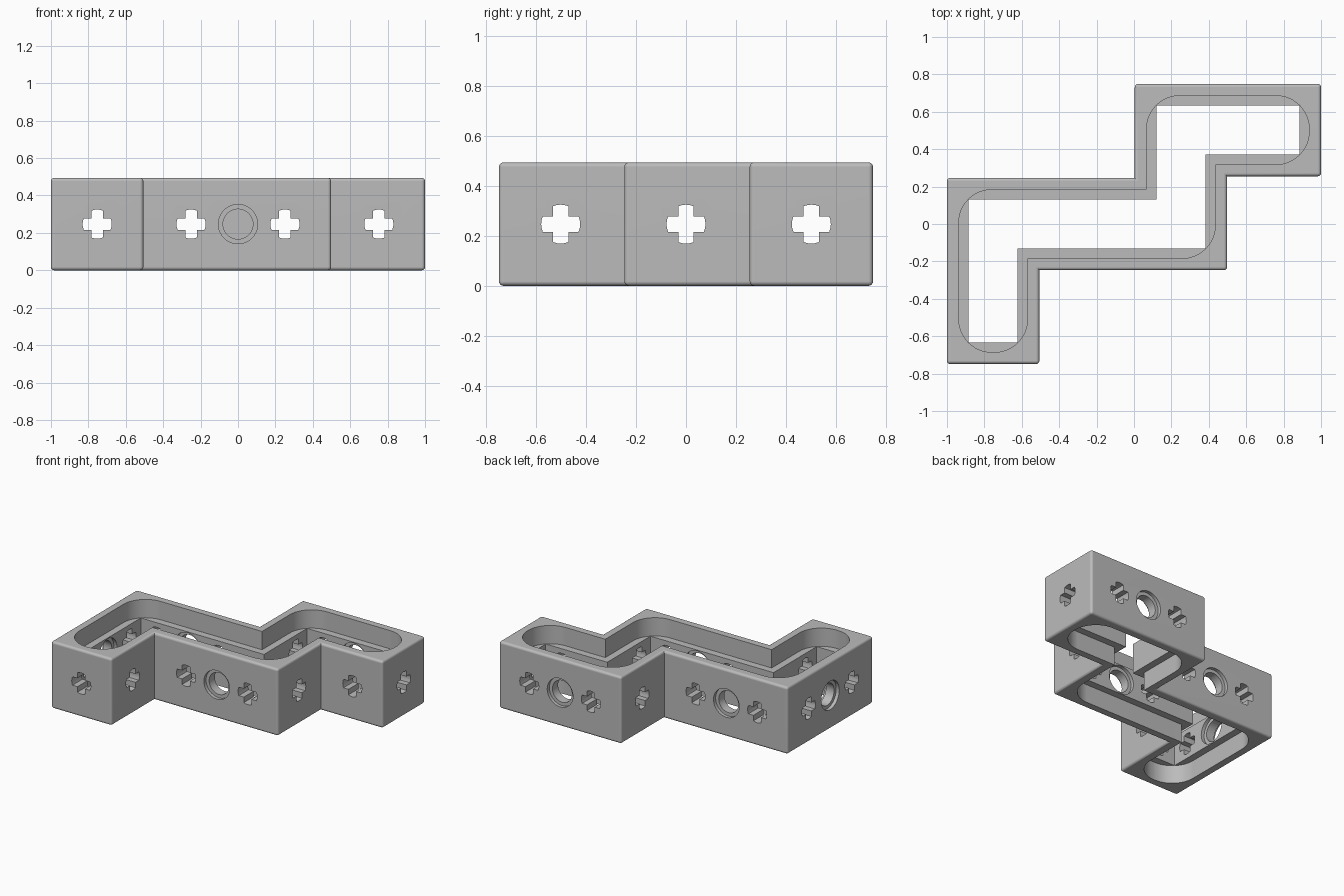
import bpy, bmesh
from math import cos, sin, pi, sqrt
from mathutils import Vector

if "Cube" in bpy.data.objects:
    bpy.data.objects.remove(bpy.data.objects["Cube"], do_unlink=True)

PITCH, SIZE = 0.502, 0.494          # grid spacing and size of one cell
WALL, LIP, LIP_DEPTH = 0.116, 0.063, 0.135
LIP_RADIUS, EDGE = 0.178, 0.018
AXLE_R, AXLE_W = 0.078, 0.031       # cross hole reach and half arm width
PIN_R, RIM_R, RIM_DEPTH = 0.08, 0.105, 0.025
CELLS = {(0, 0), (0, 1), (1, 1), (2, 1), (2, 2), (3, 2)}
ORIGIN = Vector((-1, -PITCH - SIZE / 2, 0))
UP = Vector((0, 0, 1))


def lo(i, j):
    return ORIGIN + Vector((i, j, 0)) * PITCH


def corner(i, j, right, back):
    return lo(i, j) + Vector((right, back, 0)) * SIZE


# Stepped outline, counter-clockwise: column, row, right side, back side
OUTLINE = [corner(*c) for c in (
    (0, 0, 0, 0), (0, 0, 1, 0), (0, 1, 1, 0), (2, 1, 1, 0), (2, 2, 1, 0),
    (3, 2, 1, 0), (3, 2, 1, 1), (2, 2, 0, 1), (2, 1, 0, 1), (0, 1, 0, 1))]


def inset(d, radius=0, steps=12):
    """Outline moved inward by d, its convex corners rounded."""
    pts = []
    for k, v in enumerate(OUTLINE):
        e1 = (v - OUTLINE[k - 1]).normalized()
        e2 = (OUTLINE[(k + 1) % len(OUTLINE)] - v).normalized()
        n1, n2 = UP.cross(e1), UP.cross(e2)
        if radius and e1.cross(e2).z > 0:
            c = v + (d + radius) * (n1 + n2)
            for s in range(steps + 1):
                a = s / steps * pi / 2
                pts.append(c - radius * (n1 * cos(a) + n2 * sin(a)))
        else:
            pts.append(v + d * (n1 + n2))
    return pts


def loft(bm, rings):
    """Closed solid through rings of equal length."""
    loops = [[bm.verts.new(p) for p in ring] for ring in rings]
    bm.faces.new(loops[0])
    bm.faces.new(loops[-1])
    for a, b in zip(loops, loops[1:]):
        for k in range(len(a)):
            bm.faces.new((a[k - 1], a[k], b[k], b[k - 1]))


def prism(bm, pts, z0, z1):
    loft(bm, [[p + UP * z for p in pts] for z in (z0, z1)])


def make_object(name, bm):
    bmesh.ops.recalc_face_normals(bm, faces=bm.faces)
    mesh = bpy.data.meshes.new(name)
    bm.to_mesh(mesh)
    bm.free()
    obj = bpy.data.objects.new(name, mesh)
    bpy.context.collection.objects.link(obj)
    return obj


# Solid body with rounded outer edges
bm = bmesh.new()
prism(bm, OUTLINE, 0, SIZE)
bmesh.ops.recalc_face_normals(bm, faces=bm.faces)
bm.normal_update()
bmesh.ops.bevel(bm, geom=[e for e in bm.edges if e.is_convex], offset=EDGE,
                segments=4, profile=0.5, affect='EDGES')
frame = make_object("stepped_frame", bm)

# Square-cornered inner opening
bm = bmesh.new()
prism(bm, inset(WALL), -0.1, SIZE + 0.1)
cutters = [make_object("opening_cutter", bm)]

# Rounded recesses at top and bottom
bm = bmesh.new()
recess = inset(LIP, LIP_RADIUS)
prism(bm, recess, -0.1, LIP_DEPTH)
prism(bm, recess, SIZE - LIP_DEPTH, SIZE + 0.1)
cutters.append(make_object("recess_cutter", bm))

# Profile of the cross-shaped axle hole
cross = []
end = sqrt(AXLE_R ** 2 - AXLE_W ** 2)
for q in range(4):
    c, s = cos(q * pi / 2), sin(q * pi / 2)
    for x, y in ((end, -AXLE_W), (AXLE_R * 0.98, -AXLE_W / 2), (AXLE_R, 0),
                 (AXLE_R * 0.98, AXLE_W / 2), (end, AXLE_W), (AXLE_W, AXLE_W)):
        cross.append((x * c - y * s, x * s + y * c))
circle = [(cos(k * pi / 20), sin(k * pi / 20)) for k in range(40)]


def hole(bm, base, n, t, profile, sections):
    """Cut inward from base; sections are (depth, scale) pairs."""
    loft(bm, [[base - n * d + (t * a + UP * b) * r for a, b in profile]
              for d, r in sections])


PIN = ((-0.03, RIM_R), (RIM_DEPTH, RIM_R), (RIM_DEPTH, PIN_R),
       (WALL - RIM_DEPTH, PIN_R), (WALL - RIM_DEPTH, RIM_R), (WALL + 0.03, RIM_R))

# Cross hole on every outer cell side, pin hole between aligned neighbours
bm = bmesh.new()
for i, j in sorted(CELLS):
    for dx, dy in ((1, 0), (-1, 0), (0, 1), (0, -1)):
        if (i + dx, j + dy) in CELLS:
            continue
        n = Vector((dx, dy, 0))
        t = Vector((abs(dy), abs(dx), 0))
        base = lo(i, j) + (Vector((1, 1, 1)) + n) * SIZE / 2
        hole(bm, base, n, t, cross, ((-0.03, 1), (WALL + 0.03, 1)))
        ni, nj = i + abs(dy), j + abs(dx)
        if (ni, nj) in CELLS and (ni + dx, nj + dy) not in CELLS:
            hole(bm, base + t * PITCH / 2, n, t, circle, PIN)
cutters.append(make_object("hole_cutter", bm))

# Apply the cuts
bpy.ops.object.select_all(action='DESELECT')
frame.select_set(True)
bpy.context.view_layer.objects.active = frame
for cutter in cutters:
    cutter.hide_render = True
    mod = frame.modifiers.new(cutter.name, 'BOOLEAN')
    mod.operation = 'DIFFERENCE'
    mod.solver = 'EXACT'
    mod.object = cutter
    bpy.ops.object.modifier_apply(modifier=mod.name)
    bpy.data.objects.remove(cutter, do_unlink=True)

# Plain grey plastic
grey = bpy.data.materials.new("plain_grey")
grey.use_nodes = True
colour = (0.5, 0.5, 0.5, 1)
grey.diffuse_color = colour
grey.node_tree.nodes["Principled BSDF"].inputs["Base Color"].default_value = colour
frame.data.materials.clear()
frame.data.materials.append(grey)

# Smooth curves, crisp corners
bpy.ops.object.shade_smooth_by_angle(angle=pi / 6)
weighted = frame.modifiers.new("even_shading", 'WEIGHTED_NORMAL')
weighted.keep_sharp = True
